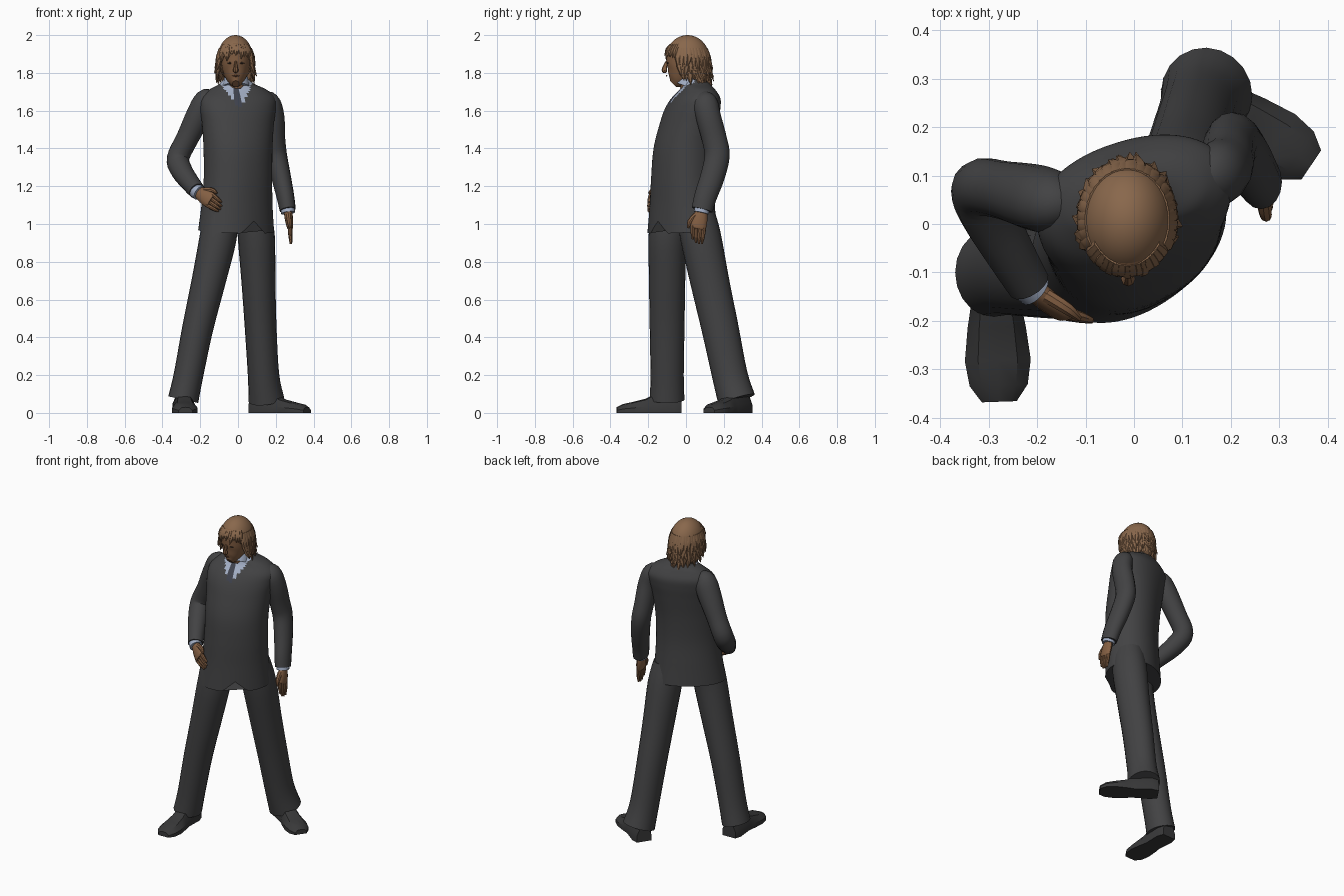
import bpy, bmesh, math, random
from mathutils import Vector

if "Cube" in bpy.data.objects:
    bpy.data.objects.remove(bpy.data.objects["Cube"])
random.seed(4)


def material(name, r, g, b):
    m = bpy.data.materials.new(name)
    m.diffuse_color = (r, g, b, 1)
    m.use_nodes = True
    m.node_tree.nodes["Principled BSDF"].inputs["Base Color"].default_value = m.diffuse_color
    return m


SUIT = material("charcoal cloth", 0.055, 0.055, 0.057)
SHOE = material("dark leather", 0.04, 0.04, 0.041)
SHIRT = material("pale blue shirt", 0.36, 0.42, 0.55)
TIE = material("slate tie", 0.05, 0.055, 0.075)
SKIN = material("tan skin", 0.23, 0.115, 0.056)
HAIR = material("brown hair", 0.25, 0.137, 0.072)
DARK = material("dark eye", 0.05, 0.03, 0.02)
LIP = material("lip", 0.17, 0.075, 0.045)


def finish(bm, name, *mats, angle=40):
    bmesh.ops.recalc_face_normals(bm, faces=bm.faces)
    me = bpy.data.meshes.new(name)
    bm.to_mesh(me)
    bm.free()
    for m in mats:
        me.materials.append(m)
    me.shade_smooth()
    me.set_sharp_from_angle(angle=math.radians(angle))
    ob = bpy.data.objects.new(name, me)
    bpy.context.collection.objects.link(ob)
    return ob


def smooth_rows(rows, k):
    """Catmull-Rom interpolation of every column of a table."""
    out = []
    for i in range(len(rows) - 1):
        p = [rows[max(0, min(len(rows) - 1, i + d))] for d in (-1, 0, 1, 2)]
        for s in range(k):
            t = s / k
            out.append([0.5 * (2 * b + (c - a) * t + (2 * a - 5 * b + 4 * c - d) * t * t
                        + (3 * b - a - 3 * c + d) * t ** 3) for a, b, c, d in zip(*p)])
    return out + [list(rows[-1])]


def loft(bm, rings):
    vs = [[bm.verts.new(p) for p in r] for r in rings]
    n = len(vs[0])
    for a, b in zip(vs, vs[1:]):
        for i in range(n):
            bm.faces.new((a[i], a[(i + 1) % n], b[(i + 1) % n], b[i]))
    bm.faces.new(vs[0])
    bm.faces.new(vs[-1])


def ellipse(c, u, v, ra, rb, n, p=1.0):
    pw = lambda q: math.copysign(abs(q) ** p, q)
    return [c + u * ra * pw(math.cos(t)) + v * rb * pw(math.sin(t))
            for t in (2 * math.pi * i / n for i in range(n))]


def limb(bm, rows, side, n=16, k=4):
    """Tube along points (x, y, z, radius along side, other radius)."""
    rows = smooth_rows(rows, k)
    pts = [Vector(r[:3]) for r in rows]
    rings = []
    for i, r in enumerate(rows):
        t = (pts[min(i + 1, len(pts) - 1)] - pts[max(i - 1, 0)]).normalized()
        u = Vector(side)
        u = (u - t * u.dot(t)).normalized()
        rings.append(ellipse(pts[i], u, t.cross(u), r[3], r[4], n))
    loft(bm, rings)


def part(name, mat, rows, side, n=16, k=4):
    bm = bmesh.new()
    limb(bm, rows, side, n, k)
    return finish(bm, name, mat)


# Jacket body: twisted stack of ovals (z, cx, cy, half width, half depth, yaw)
body = [(.95, -.01, -.02, .215, .158, 36), (1.1, -.005, -.02, .197, .153, 34),
        (1.25, 0, -.02, .187, .15, 31), (1.4, 0, -.01, .187, .15, 27),
        (1.53, 0, .015, .195, .143, 22), (1.61, 0, .035, .205, .135, 19),
        (1.665, .002, .052, .2, .12, 16), (1.71, 0, .06, .155, .09, 13),
        (1.74, -.006, .055, .095, .073, 8), (1.765, -.01, .045, .066, .062, 4)]
N = 72
rings = []
for z, cx, cy, hw, hd, yaw in smooth_rows(body, 7):
    a = math.radians(yaw)
    ring = ellipse(Vector((cx, cy, z)), Vector((math.cos(a), math.sin(a), 0)),
                   Vector((math.sin(a), -math.cos(a), 0)), hw, hd, N, 0.93)
    for i, p in enumerate(ring):        # inverted V cut at the front hem
        d = abs(2 * math.pi * i / N - math.pi / 2)
        lift = .065 * max(0, 1 - d / .33) + .012 * (1 - math.cos(d))
        p.z += lift * max(0, 1 - (z - .95) / .2)
    rings.append(ring)
bm = bmesh.new()
loft(bm, rings)
for f in bm.faces:                      # shirt opening and tie
    c = f.calc_center_median()
    dx = abs(c.x + .012 - (1.75 - c.z) * .17)
    if c.z > 1.62 and c.y < .045 and dx < (c.z - 1.605) * .62:
        f.material_index = 2 if dx < .016 else 1
finish(bm, "jacket_body", SUIT, SHIRT, TIE)
part("shirt_collar", SHIRT, [(-.01, .012, 1.725, .072, .07), (-.01, .03, 1.775, .063, .06)], (1, 0, 0), 24)

# Sleeves
part("right_sleeve", SUIT, [(-.12, .04, 1.675, .03, .03), (-.165, .045, 1.655, .06, .065),
     (-.205, .055, 1.58, .066, .07), (-.27, .07, 1.45, .06, .06), (-.317, .073, 1.35, .06, .06),
     (-.3, .02, 1.285, .058, .058), (-.25, -.07, 1.215, .05, .05), (-.217, -.125, 1.175, .045, .045)], (.6, -.8, 0))
part("left_sleeve", SUIT, [(.12, .085, 1.67, .03, .03), (.165, .1, 1.645, .055, .065),
     (.19, .118, 1.57, .055, .066), (.195, .15, 1.45, .055, .066), (.205, .165, 1.36, .055, .066),
     (.228, .14, 1.25, .052, .064), (.25, .105, 1.15, .047, .06), (.263, .085, 1.075, .043, .056)], (1, 0, 0))


# Hands: cuff, palm, four fingers and thumb
def hand(tag, wrist, knuckle, tip, side, thumb):
    w, kn, tp = Vector(wrist), Vector(knuckle), Vector(tip)
    d = (kn - w).normalized()
    s = Vector(side)
    s = (s - d * s.dot(d)).normalized()
    part(tag + "_shirt_cuff", SHIRT, [(*(w - d * .02), .04, .037), (*(w + d * .012), .04, .037)], s)
    bm = bmesh.new()
    limb(bm, [(*(w - d * .01), .028, .022), (*(w.lerp(kn, .5)), .04, .022),
              (*kn, .042, .017), (*(kn + d * .012), .034, .012)], s, 12)
    for i in range(4):
        a, b = kn + s * (i - 1.5) * .021, tp + s * (i - 1.5) * .016
        b = a.lerp(b, (.95, 1, .97, .8)[i])
        limb(bm, [(*a, .011, .012), (*a.lerp(b, .55), .0105, .011), (*b, .005, .006)], s, 8, 3)
    a = w.lerp(kn, .3) + s * .025 * thumb
    b = w.lerp(kn, .8) + s * .05 * thumb
    limb(bm, [(*a, .015, .015), (*b, .013, .013), (*(b + d * .035), .006, .006)], s, 8, 3)
    finish(bm, tag + "_hand", SKIN)


hand("right", (-.213, -.13, 1.17), (-.15, -.183, 1.128), (-.088, -.2, 1.085), (.45, 0, .9), 1)
hand("left", (.264, .083, 1.07), (.275, .065, .985), (.28, .06, .895), (0, -1, 0), 1)

# Trouser legs
part("right_trouser_leg", SUIT, [(-.09, -.085, 1.06, .09, .1), (-.105, -.098, .93, .098, .1),
     (-.155, -.1, .7, .09, .096), (-.213, -.1, .45, .082, .092), (-.262, -.1, .2, .078, .088),
     (-.29, -.1, .07, .081, .092)], (1, 0, 0), 20)
part("left_trouser_leg", SUIT, [(.085, .05, 1.06, .09, .1), (.097, .078, .93, .098, .108),
     (.108, .125, .7, .09, .103), (.12, .18, .45, .084, .098), (.135, .232, .2, .083, .094),
     (.15, .268, .07, .095, .1)], (1, 0, 0), 20)


# Shoes: angular cross-sections along the foot (distance, half width, height)
def shoe(name, heel, yaw, length):
    a = math.radians(yaw)
    fwd, u = Vector((math.sin(a), -math.cos(a), 0)), Vector((math.cos(a), math.sin(a), 0))
    rings = []
    for d, w, h in ((0, .045, .09), (.12, .058, .11), (.42, .052, .1), (.55, .06, .075),
                    (.75, .068, .058), (.9, .06, .047), (1, .036, .03)):
        o = Vector((heel[0], heel[1], 0)) + fwd * d * length
        rings.append([o + u * w * x + Vector((0, 0, h * z)) for x, z in
                      ((-1, 0), (-1, .45), (-.6, .92), (0, 1), (.6, .92), (1, .45), (1, 0))])
    bm = bmesh.new()
    loft(bm, rings)
    finish(bm, name, SHOE, angle=35)


shoe("right_shoe", (-.29, -.025), 2, .342)
shoe("left_shoe", (.08, .315), 56, .345)

# Head and neck
part("neck", SKIN, [(-.01, .03, 1.7, .055, .055), (-.01, .01, 1.83, .055, .06)], (1, 0, 0))
bm = bmesh.new()
limb(bm, [(-.012, cy, z, hw, hd) for z, cy, hw, hd in (
    (1.742, -.068, .018, .024), (1.762, -.05, .042, .052), (1.8, -.027, .064, .08),
    (1.84, -.012, .075, .097), (1.89, 0, .08, .108), (1.94, 0, .072, .1), (1.985, 0, .02, .03))], (1, 0, 0), 28)
limb(bm, [(-.012, -.1, 1.86, .006, .008), (-.012, -.112, 1.83, .01, .012),
          (-.012, -.113, 1.812, .015, .015), (-.012, -.104, 1.803, .006, .006)], (1, 0, 0), 8)
finish(bm, "head", SKIN)
for tag, x, y, z, w, h, m in (("right_eye", -.044, -.097, 1.852, .015, .005, DARK),
                              ("left_eye", .02, -.097, 1.852, .015, .005, DARK),
                              ("mouth", -.012, -.103, 1.784, .02, .005, LIP)):
    part(tag, m, [(x + w * s, y + .004 * abs(s), z, r * h, r * .004)
                  for s, r in ((-1, .1), (0, 1), (1, .1))], (0, 0, 1), 8)

# Hair: cap with the face cut open, plus pointed locks
CX, CY, CZ, RX, RY, RZ = -.014, .008, 1.876, .094, .116, .124
bm = bmesh.new()
bmesh.ops.create_uvsphere(bm, u_segments=36, v_segments=22, radius=1)
for v in bm.verts:
    v.co = Vector((CX + v.co.x * RX, CY + v.co.y * RY, CZ + v.co.z * RZ))
cut = [f for f in bm.faces if (f.calc_center_median().y < -.035 and f.calc_center_median().z < 1.9)
       or f.calc_center_median().z < 1.775]
bmesh.ops.delete(bm, geom=cut, context='FACES')
finish(bm, "hair_cap", HAIR)


def on_cap(a, z, k):
    e = math.sqrt(max(.02, 1 - (max(z - CZ, 0) / RZ) ** 2)) * k
    return (CX + e * RX * math.sin(a), CY - e * RY * math.cos(a), z)


def locks(name, start, end, count, z0, tip, flare, w):
    bm = bmesh.new()
    for i in range(count):
        a = math.radians(start + (end - start) * (i + .5) / count)
        z1 = tip(a) + random.uniform(-.018, .018)
        b = a + random.uniform(-.12, .12)
        limb(bm, [(*on_cap(a, z0, .97), w, .006), (*on_cap(a, z0 * .5 + z1 * .5, 1.0), w, .011),
                  (*on_cap(b, z1, flare + random.uniform(-.06, .06)), .001, .001)],
             (math.cos(a), math.sin(a), 0), 6, 3)
    finish(bm, name, HAIR)


back = lambda a: 1 - max(0, (1 + math.cos(a)) / 2)      # 1 at the nape, 0 at the face
locks("fringe_locks", -58, 58, 15, 1.95, lambda a: 1.885 - .025 * abs(math.sin(a)), 1.0, .013)
locks("upper_locks", 60, 300, 24, 1.93, lambda a: 1.83 - .02 * back(a), 1.13, .018)
locks("middle_locks", 64, 296, 24, 1.89, lambda a: 1.805 - .045 * back(a), 1.17, .018)
locks("lower_locks", 72, 288, 22, 1.85, lambda a: 1.79 - .065 * back(a), 1.08, .02)
